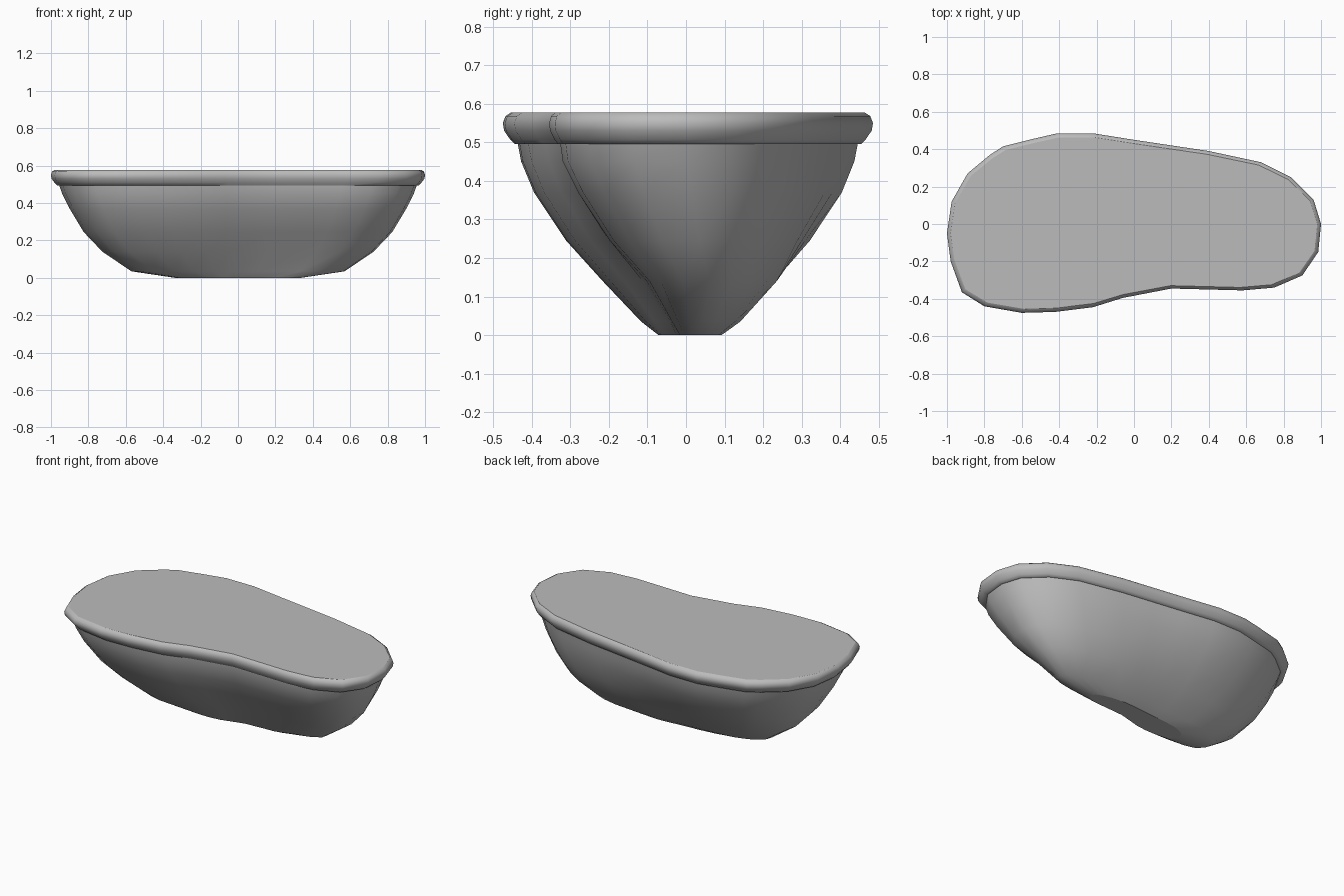
import bpy
import bmesh
from math import radians

cube = bpy.data.objects.get("Cube")
if cube:
    bpy.data.objects.remove(cube, do_unlink=True)

grey = bpy.data.materials.new("plain grey")
grey.use_nodes = True
colour = (0.5, 0.5, 0.5, 1)
grey.diffuse_color = colour
grey.node_tree.nodes["Principled BSDF"].inputs["Base Color"].default_value = colour

# Kidney-shaped outline, counter-clockwise from the narrow end
OUTLINE = [
    (1, 0), (.96, .13), (.84, .25), (.68, .33), (.4, .39), (.2, .42), (0, .45),
    (-.22, .485), (-.41, .485), (-.54, .455), (-.7, .415), (-.77, .37),
    (-.89, .27), (-.975, .12), (-1, -.05), (-.98, -.2), (-.92, -.365),
    (-.8, -.44), (-.6, -.475), (-.42, -.47), (-.22, -.445), (-.06, -.395),
    (.2, -.345), (.58, -.355), (.75, -.34), (.9, -.275), (.985, -.15)]

# Section rings: height, x scale, y scale, sideways shift of the narrow end
BODY = [(0, .335, .15, .035), (.035, .57, .245, .047), (.14, .725, .455, .06),
        (.245, .825, .655, .035), (.37, .9, .83, .015), (.45, .94, .9, 0),
        (.5, .958, .92, 0)]
RIM = [(.495, .955, .91, 0), (.495, .968, .935, 0), (.507, .98, .96, 0),
       (.53, .997, .993, 0), (.55, 1, 1, 0), (.568, .994, .985, 0),
       (.577, .98, .955, 0)]


def smoothstep(value):
    t = min(max(value, 0), 1)
    return t * t * (3 - 2 * t)


def loft(name, rings, bottom=False, top=False):
    """Skin the scaled outlines and close the requested ends."""
    bm = bmesh.new()
    loops = []
    for z, sx, sy, shift in rings:
        loops.append([bm.verts.new((x * sx, y * sy + shift * smoothstep((x + .4) / .9), z))
                      for x, y in OUTLINE])
    count = len(OUTLINE)
    for low, high in zip(loops, loops[1:]):
        for i in range(count):
            j = (i + 1) % count
            bm.faces.new((low[i], low[j], high[j], high[i]))
    if bottom:
        bm.faces.new(loops[0][::-1])
    if top:
        bm.faces.new(loops[-1])
    mesh = bpy.data.meshes.new(name)
    bm.to_mesh(mesh)
    bm.free()
    mesh.materials.append(grey)
    obj = bpy.data.objects.new(name, mesh)
    bpy.context.collection.objects.link(obj)
    bpy.ops.object.select_all(action="DESELECT")
    obj.select_set(True)
    bpy.context.view_layer.objects.active = obj
    bpy.ops.object.shade_smooth_by_angle(angle=radians(50))
    # End caps stay flat
    for face in mesh.polygons:
        if len(face.vertices) > 4:
            face.use_smooth = False
    return obj


loft("basin_body", BODY, bottom=True)
loft("rolled_rim_and_lid", RIM, top=True)
